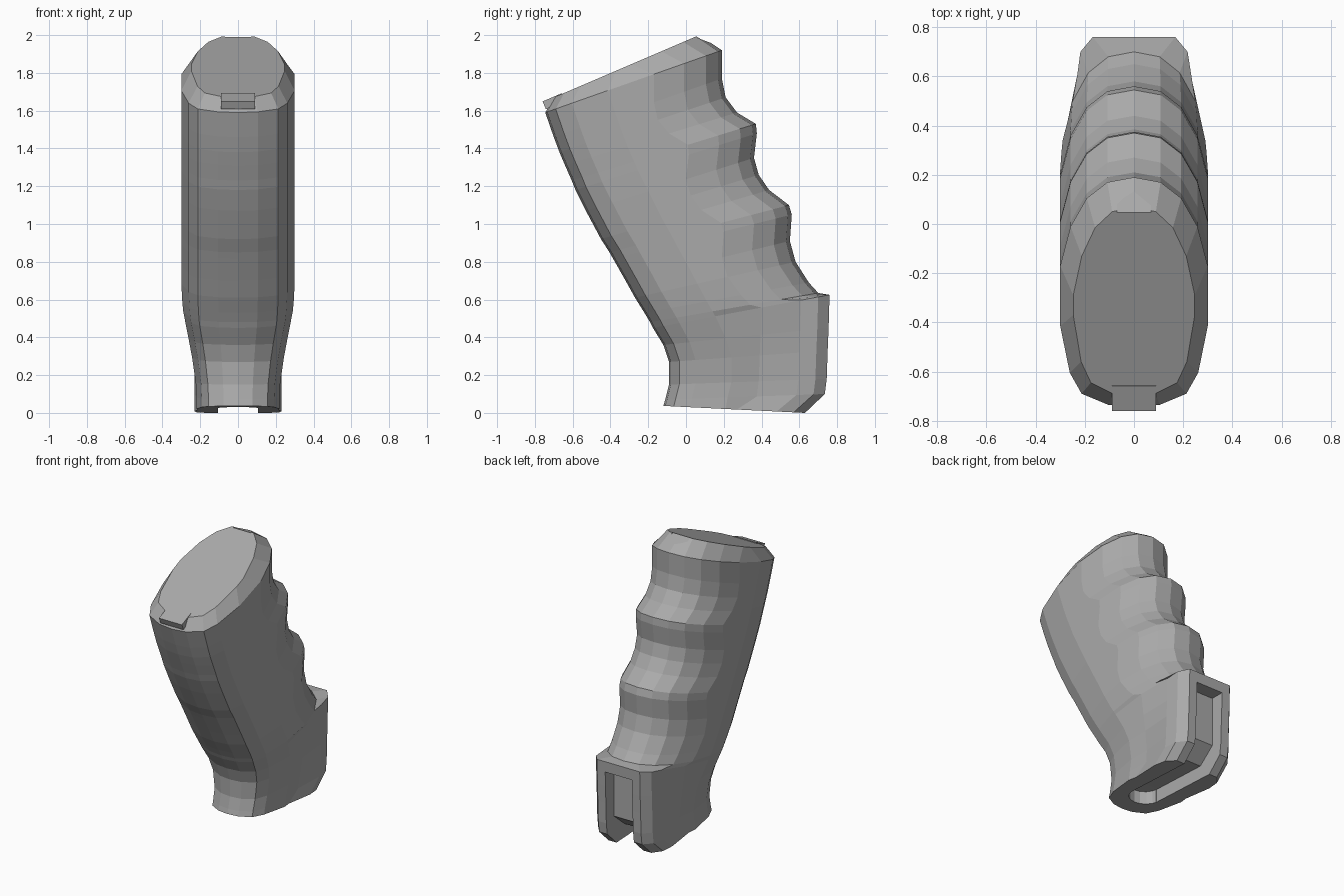
import bpy, bmesh, math
from mathutils import Matrix, Vector

old = bpy.data.objects.get("Cube")
if old:
    bpy.data.objects.remove(old)

grey = bpy.data.materials.new("matte_grey")
grey.use_nodes = True
COLOUR = (0.40, 0.40, 0.40, 1)
grey.diffuse_color = COLOUR
grey.node_tree.nodes["Principled BSDF"].inputs["Base Color"].default_value = COLOUR


def finish(bm, name):
    bmesh.ops.recalc_face_normals(bm, faces=bm.faces)
    mesh = bpy.data.meshes.new(name)
    bm.to_mesh(mesh)
    bm.free()
    mesh.materials.append(grey)
    ob = bpy.data.objects.new(name, mesh)
    bpy.context.collection.objects.link(ob)
    return ob


def loft(rings, name):
    bm = bmesh.new()
    rows = [[bm.verts.new(p) for p in ring] for ring in rings]
    n = len(rows[0])
    for a, b in zip(rows, rows[1:]):
        for i in range(n):
            j = (i + 1) % n
            bm.faces.new((a[i], a[j], b[j], b[i]))
    bm.faces.new(rows[0])
    bm.faces.new(rows[-1])
    return finish(bm, name)


def box(name, centre, size, tilt=0):
    bm = bmesh.new()
    bmesh.ops.create_cube(bm, size=1)
    m = Matrix.Translation(centre) @ Matrix.Rotation(tilt, 4, 'X') @ Matrix.Diagonal((*size, 1))
    bmesh.ops.transform(bm, matrix=m, verts=bm.verts)
    return finish(bm, name)


def cut(target, cutter):
    cutter.hide_render = True
    mod = target.modifiers.new("cut", 'BOOLEAN')
    mod.operation, mod.solver, mod.object = 'DIFFERENCE', 'EXACT', cutter
    bpy.context.view_layer.objects.active = target
    bpy.ops.object.modifier_apply(modifier=mod.name)
    bpy.data.objects.remove(cutter)


# Half outlines: distance from the front or back end, and width
FRONT = [(0, 0), (.01, .35), (.055, .71), (.14, .87), (.33, 1)]
FINGER = [(.36, 1), (.2, .86), (.085, .64), (.02, .36), (0, 0)]
BLOCK = [(.36, 0), (.15, .23), (.06, .218), (0, .168), (0, 0)]


def section(fy, fz, by, bz, w, block=False):
    length = by - fy
    half = [(d, w * k) for d, k in FRONT]
    for d, k in (BLOCK if block else FINGER):
        x = (k if k or d == 0 else w * .96) if block else w * k
        half.append((length - d, x))
    ring = half + [(d, -x) for d, x in half[-2:0:-1]]
    return [(x, fy + d, fz + (bz - fz) * d / length) for d, x in ring]


# Grip: front point, back point and half width of each section, top to bottom
HAND = [
    (-.70, 1.67, .07, 2.0, .247), (-.745, 1.59, .19, 1.92, .30),
    (-.70, 1.46, .19, 1.77, .30), (-.67, 1.38, .21, 1.67, .30),
    (-.64, 1.31, .27, 1.59, .30), (-.605, 1.23, .37, 1.53, .30),
    (-.585, 1.18, .375, 1.48, .30), (-.53, 1.07, .36, 1.35, .30),
    (-.49, .995, .385, 1.26, .30), (-.45, .92, .44, 1.18, .30),
    (-.405, .85, .545, 1.10, .30), (-.385, .815, .56, 1.05, .30),
    (-.32, .70, .55, .91, .30), (-.27, .61, .58, .80, .30),
    (-.22, .53, .65, .69, .295), (-.19, .48, .70, .635, .29)]
BASE = [
    (-.175, .45, .76, .625, .285), (-.12, .36, .755, .45, .262),
    (-.09, .27, .75, .33, .243), (-.09, .15, .745, .18, .224),
    (-.11, .07, .735, .10, .22), (-.12, .037, .63, 0, .22)]
grip = loft([section(*s) for s in HAND] + [section(*s, True) for s in BASE], "grip_body")

# Slot running along the underside and up the back of the base
PROFILE = [(.1, -.1), (.1, .12), (.54, .1), (.66, .2), (.66, .55), (1, .55), (1, -.1)]
cut(grip, loft([[(x, y, z) for y, z in PROFILE] for x in (-.105, .105)], "slot_cutter"))
arc = [math.pi * i / 8 for i in range(9)]
END = [(.105 * math.cos(a), .11 - .105 * math.sin(a)) for a in arc]
cut(grip, loft([[(x, y, z) for x, y in END] for z in (-.1, .12)], "slot_end_cutter"))

# Notch at the back of the top rim
tilt = math.atan2(.33, .77)
cut(grip, box("notch_cutter", (0, .15, 2.0), (.14, .2, .09), -.35))

# Tab at the front of the top
box("front_tab", (0, -.7, 1.65), (.18, .11, .045), tilt)
